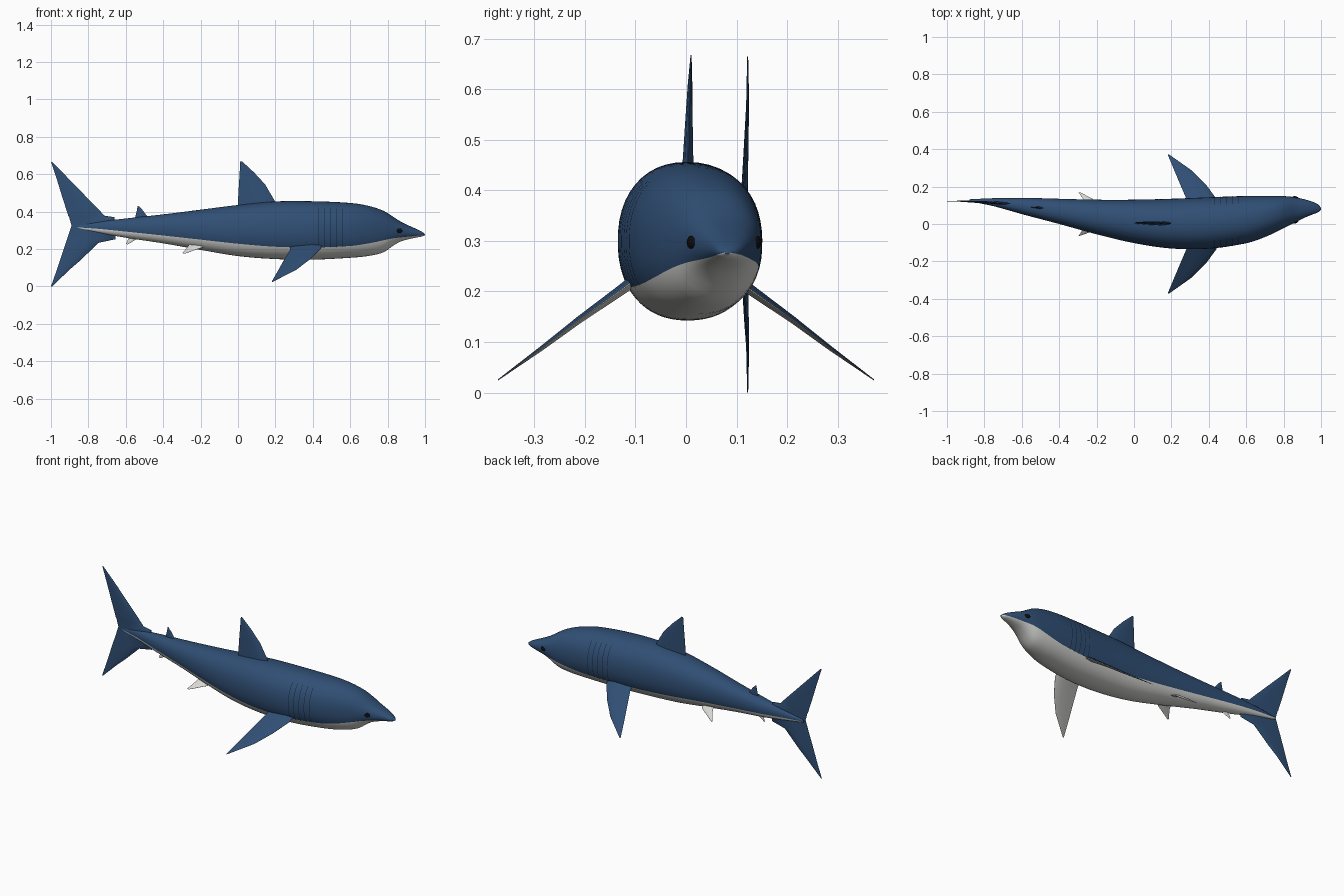
import bpy, bmesh, math
from mathutils import Vector

if "Cube" in bpy.data.objects:
    bpy.data.objects.remove(bpy.data.objects["Cube"])


def material(name, rgb):
    m = bpy.data.materials.new(name)
    m.diffuse_color = (*rgb, 1)
    m.use_nodes = True
    m.node_tree.nodes["Principled BSDF"].inputs["Base Color"].default_value = m.diffuse_color
    return m


BLUE = material("ocean blue", (0.029, 0.077, 0.175))
WHITE = material("belly white", (0.70, 0.71, 0.68))
DARK = material("gill navy", (0.008, 0.018, 0.038))
BLACK = material("eye black", (0.004, 0.004, 0.005))

# Body stations: x, top z, bottom z, left y, right y, colour line z
KEYS = [
    (-0.88, 0.325, 0.311, 0.121, 0.132, 0.317),
    (-0.75, 0.345, 0.287, 0.095, 0.138, 0.308),
    (-0.60, 0.363, 0.260, 0.053, 0.140, 0.293),
    (-0.40, 0.385, 0.230, 0.000, 0.135, 0.272),
    (-0.20, 0.410, 0.195, -0.055, 0.130, 0.250),
    (0.00, 0.435, 0.162, -0.102, 0.130, 0.228),
    (0.20, 0.454, 0.146, -0.131, 0.135, 0.212),
    (0.40, 0.455, 0.143, -0.132, 0.143, 0.208),
    (0.60, 0.446, 0.153, -0.103, 0.150, 0.216),
    (0.70, 0.430, 0.163, -0.070, 0.151, 0.230),
    (0.78, 0.403, 0.183, -0.033, 0.150, 0.247),
    (0.83, 0.372, 0.218, -0.007, 0.147, 0.257),
    (0.87, 0.346, 0.240, 0.013, 0.141, 0.262),
    (0.92, 0.322, 0.254, 0.037, 0.130, 0.267),
    (0.96, 0.304, 0.262, 0.053, 0.117, 0.271),
    (0.985, 0.291, 0.267, 0.063, 0.104, 0.274),
    (1.00, 0.280, 0.274, 0.077, 0.087, 0.277),
]
E = 0.9  # slightly squared cross-section


def station(x):
    """Smooth interpolation of the body stations."""
    n = len(KEYS)
    i = max(k for k in range(n - 1) if KEYS[k][0] <= x + 1e-9)
    p, q = KEYS[i], KEYS[i + 1]
    d = q[0] - p[0]
    t = (x - p[0]) / d

    def slope(k, c):
        a, b = KEYS[max(k - 1, 0)], KEYS[min(k + 1, n - 1)]
        return (b[c] - a[c]) / (b[0] - a[0])
    return [(2*t**3 - 3*t*t + 1) * p[c] + (t**3 - 2*t*t + t) * d * slope(i, c)
            + (3*t*t - 2*t**3) * q[c] + (t**3 - t*t) * d * slope(i + 1, c) for c in range(1, 6)]


def skin(x, a, off=0.0):
    """Point on the body skin at angle a (0 = +y side, pi/2 = top)."""
    top, bot, lo, hi, _ = station(x)
    c, s = math.cos(a), math.sin(a)
    return Vector((x, (lo + hi) / 2 + ((hi - lo) / 2 + off) * math.copysign(abs(c) ** E, c),
                   (top + bot) / 2 + ((top - bot) / 2 + off) * math.copysign(abs(s) ** E, s)))


def finish(name, bm, mats, angle=40):
    bmesh.ops.recalc_face_normals(bm, faces=bm.faces)
    me = bpy.data.meshes.new(name)
    bm.to_mesh(me)
    bm.free()
    for m in mats:
        me.materials.append(m)
    ob = bpy.data.objects.new(name, me)
    bpy.context.collection.objects.link(ob)
    bpy.ops.object.select_all(action='DESELECT')
    ob.select_set(True)
    bpy.context.view_layer.objects.active = ob
    bpy.ops.object.shade_smooth_by_angle(angle=math.radians(angle))
    return ob


def loft(bm, rings):
    """Bridge closed rings, cap both ends, return (face, ring index) pairs."""
    rows = [[bm.verts.new(p) for p in r] for r in rings]
    n = len(rows[0])
    out = []
    for a, b in zip(rows, rows[1:]):
        for j in range(n):
            k = (j + 1) % n
            out.append((bm.faces.new((a[j], a[k], b[k], b[j])), j))
    bm.faces.new(rows[0])
    bm.faces.new(rows[-1][::-1])
    return out


# Body: blue above the colour line, white below it
UP, LOW = 32, 20
rings = []
for i in range(91):
    x = 0.06 - 0.94 * math.cos(math.pi * i / 90)
    top, bot, lo, hi, zb = station(x)
    d = (zb - (top + bot) / 2) / ((top - bot) / 2)
    d = max(-0.95, min(0.95, d))
    a = math.asin(math.copysign(abs(d) ** (1 / E), d))
    angles = [a + (math.pi - 2 * a) * j / UP for j in range(UP)]
    angles += [math.pi - a + (math.pi + 2 * a) * j / LOW for j in range(LOW)]
    rings.append([skin(x, t) for t in angles])
bm = bmesh.new()
for f, j in loft(bm, rings):
    f.material_index = 0 if j < UP else 1
finish("body", bm, [BLUE, WHITE], 60)


def fin(name, sections, side, mats):
    """Thin fin lofted through (leading point, trailing point, thickness)."""
    prof = [(0, 0.1), (0.08, 0.6), (0.3, 1), (0.65, 0.65), (1, 0.06)]
    side = Vector(side).normalized()
    rings = []
    for lead, trail, th in sections:
        lead, trail = Vector(lead), Vector(trail)
        ring = [lead.lerp(trail, t) + side * th * h / 2 for t, h in prof]
        ring += [lead.lerp(trail, t) - side * th * h / 2 for t, h in reversed(prof)]
        rings.append(ring)
    bm = bmesh.new()
    loft(bm, rings)
    bmesh.ops.recalc_face_normals(bm, faces=bm.faces)
    if len(mats) > 1:
        for f in bm.faces:
            f.normal_update()
            f.material_index = 1 if f.normal.z < 0 else 0
    return finish(name, bm, mats)


# Dorsal fins
fin("dorsal_fin", [((0.22, 0.003, 0.42), (0.0, 0.003, 0.41), 0.024),
                   ((0.195, 0.004, 0.46), (0.0, 0.004, 0.46), 0.021),
                   ((0.145, 0.006, 0.545), (0.005, 0.006, 0.545), 0.014),
                   ((0.085, 0.008, 0.61), (0.009, 0.008, 0.61), 0.009),
                   ((0.022, 0.01, 0.668), (0.012, 0.01, 0.668), 0.002)], (0, 1, 0), [BLUE])
fin("rear_dorsal_fin", [((-0.47, 0.083, 0.355), (-0.555, 0.09, 0.35), 0.014),
                        ((-0.488, 0.086, 0.378), (-0.548, 0.09, 0.375), 0.011),
                        ((-0.51, 0.087, 0.408), (-0.54, 0.09, 0.408), 0.006),
                        ((-0.53, 0.09, 0.428), (-0.537, 0.09, 0.43), 0.002)], (0, 1, 0), [BLUE])

# Anal fin
fin("anal_fin", [((-0.51, 0.08, 0.275), (-0.585, 0.092, 0.28), 0.012),
                 ((-0.53, 0.083, 0.26), (-0.585, 0.092, 0.258), 0.01),
                 ((-0.59, 0.092, 0.224), (-0.598, 0.094, 0.227), 0.002)], (0, 1, 0), [WHITE])

# Pectoral fins, blue above and white below
for s, tag in ((-1, "front"), (1, "back")):
    fin("pectoral_fin_" + tag, [((0.455, s * 0.085, 0.235), (0.285, s * 0.085, 0.235), 0.024),
                                ((0.44, s * 0.135, 0.198), (0.28, s * 0.135, 0.198), 0.02),
                                ((0.385, s * 0.21, 0.145), (0.248, s * 0.21, 0.145), 0.014),
                                ((0.31, s * 0.285, 0.088), (0.216, s * 0.285, 0.088), 0.009),
                                ((0.187, s * 0.372, 0.025), (0.18, s * 0.372, 0.025), 0.002)],
        (0, s * 0.6, 0.82), [BLUE, WHITE])

# Pelvic fins
for s, tag in ((-1, "front"), (1, "back")):
    c = 0.053
    fin("pelvic_fin_" + tag, [((-0.16, 0.035 + s * 0.04, 0.222), (-0.255, c + s * 0.04, 0.235), 0.014),
                              ((-0.19, 0.045 + s * 0.072, 0.208), (-0.268, c + s * 0.075, 0.213), 0.011),
                              ((-0.285, c + s * 0.115, 0.175), (-0.297, c + s * 0.117, 0.178), 0.002)],
        (0, s * 0.5, 0.86), [WHITE])


# Tail: two lobes sharing a root line through the end of the body
def tail_section(xl, xt, z, th):
    y = lambda x: 0.122 - 0.055 * max(0, x + 0.9)
    return (xl, y(xl), z), (xt, y(xt), z), th


fin("tail_upper_lobe", [tail_section(*p) for p in (
    (-0.66, -0.89, 0.325, 0.016), (-0.66, -0.903, 0.37, 0.014), (-0.715, -0.908, 0.378, 0.013),
    (-0.728, -0.912, 0.393, 0.013), (-0.79, -0.933, 0.457, 0.010), (-0.90, -0.968, 0.57, 0.006),
    (-0.992, -0.999, 0.665, 0.002))], (0, 1, 0), [BLUE])
fin("tail_lower_lobe", [tail_section(*p) for p in (
    (-0.66, -0.89, 0.325, 0.016), (-0.655, -0.914, 0.252, 0.014), (-0.745, -0.921, 0.233, 0.013),
    (-0.845, -0.953, 0.137, 0.009), (-0.90, -0.968, 0.09, 0.006),
    (-0.993, -1.0, 0.0, 0.002))], (0, 1, 0), [BLUE])

# Gill slits: thin strips lying on the skin of both flanks
for tag in ("front", "back"):
    bm = bmesh.new()
    for g in range(5):
        x = 0.43 + 0.032 * g
        rows = []
        for i in range(17):
            a = -0.6 + 1.45 * i / 16
            a = a if tag == "back" else math.pi - a
            rows.append([bm.verts.new(skin(x + dx, a, 0.0012)) for dx in (-0.0015, 0.0015)])
        for p, q in zip(rows, rows[1:]):
            bm.faces.new((p[0], p[1], q[1], q[0]))
    finish("gill_slits_" + tag, bm, [DARK])

# Eyes
for tag, a, turn in (("front", math.pi - 0.05, 25), ("back", 0.05, -14)):
    bpy.ops.mesh.primitive_uv_sphere_add(segments=20, ring_count=12, radius=1,
                                         location=skin(0.864, a),
                                         rotation=(0, 0, math.radians(turn)))
    eye = bpy.context.object
    eye.name = "eye_" + tag
    eye.scale = (0.016, 0.006, 0.0125)
    eye.data.materials.append(BLACK)
    bpy.ops.object.shade_smooth()
